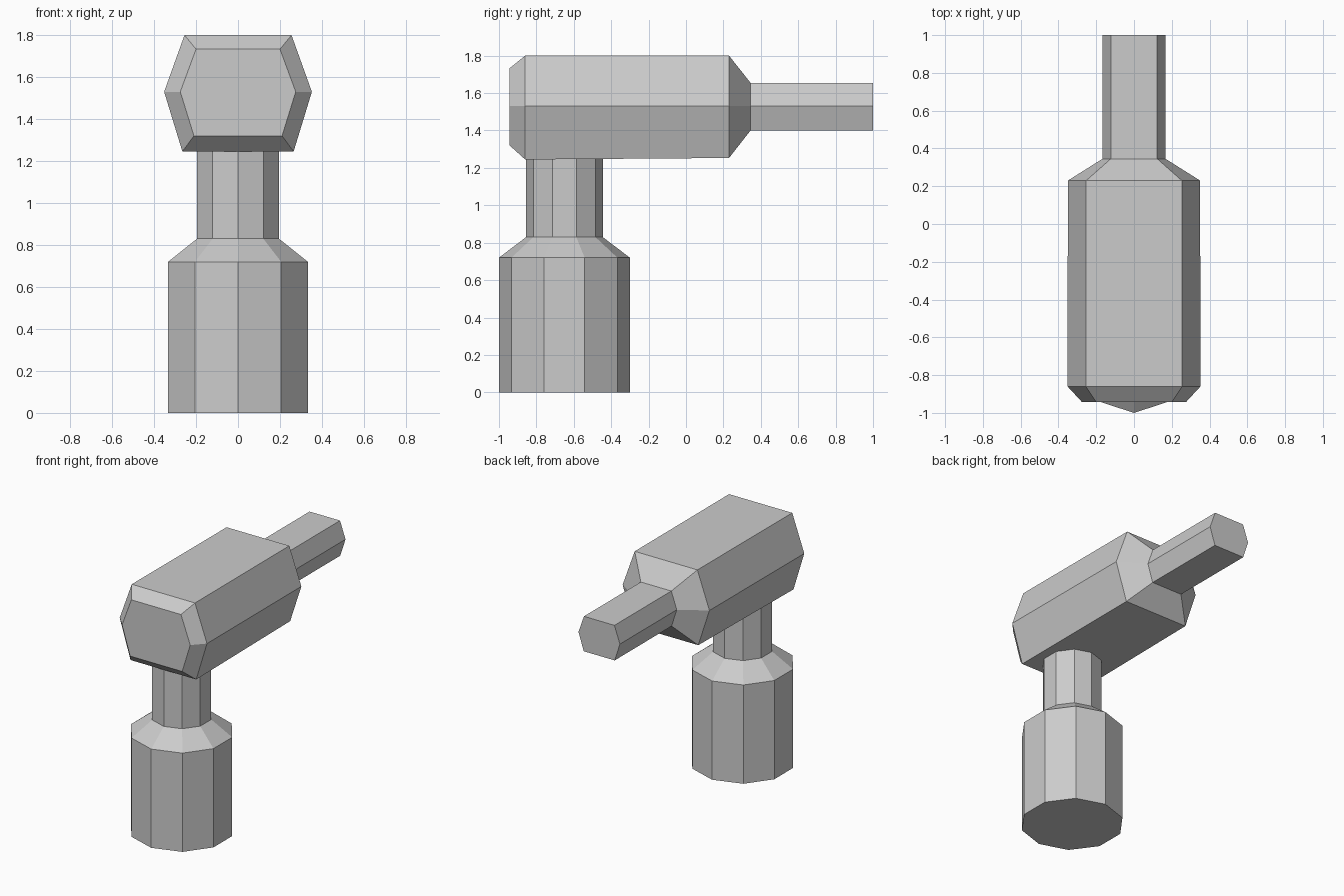
import bpy, bmesh
from math import sin, cos, pi

if "Cube" in bpy.data.objects:
    bpy.data.objects.remove(bpy.data.objects["Cube"])


def loft(name, rings):
    """Skin a closed solid through a list of equal-sized point rings."""
    bm = bmesh.new()
    loops = [[bm.verts.new(p) for p in ring] for ring in rings]
    n = len(loops[0])
    for a, b in zip(loops, loops[1:]):
        for i in range(n):
            j = (i + 1) % n
            bm.faces.new((a[i], a[j], b[j], b[i]))
    bm.faces.new(loops[0])
    bm.faces.new(loops[-1])
    bmesh.ops.recalc_face_normals(bm, faces=bm.faces)
    mesh = bpy.data.meshes.new(name)
    bm.to_mesh(mesh)
    bm.free()
    obj = bpy.data.objects.new(name, mesh)
    bpy.context.collection.objects.link(obj)
    return obj


def decagon(r, z, y=-0.65):
    return [(r * sin(k * pi / 5), y - r * cos(k * pi / 5), z) for k in range(10)]


def hexagon(y, mid, top, bottom, z_top, z_bottom, z_mid=1.53):
    return [(mid, y, z_mid), (top, y, z_top), (-top, y, z_top),
            (-mid, y, z_mid), (-bottom, y, z_bottom), (bottom, y, z_bottom)]


# Ten-sided handle with sloped shoulder and narrow neck
loft("handle", [decagon(0.35, 0), decagon(0.35, 0.72),
                decagon(0.205, 0.83), decagon(0.205, 1.255)])

# Six-sided body with bevelled rear end, tapering into the nozzle
loft("body_and_nozzle", [
    hexagon(-0.943, 0.275, 0.20, 0.21, 1.733, 1.32),
    hexagon(-0.86, 0.352, 0.255, 0.265, 1.80, 1.245),
    hexagon(0.23, 0.35, 0.253, 0.26, 1.80, 1.253),
    hexagon(0.345, 0.167, 0.123, 0.125, 1.655, 1.40),
    hexagon(1.0, 0.167, 0.123, 0.125, 1.655, 1.40),
])
